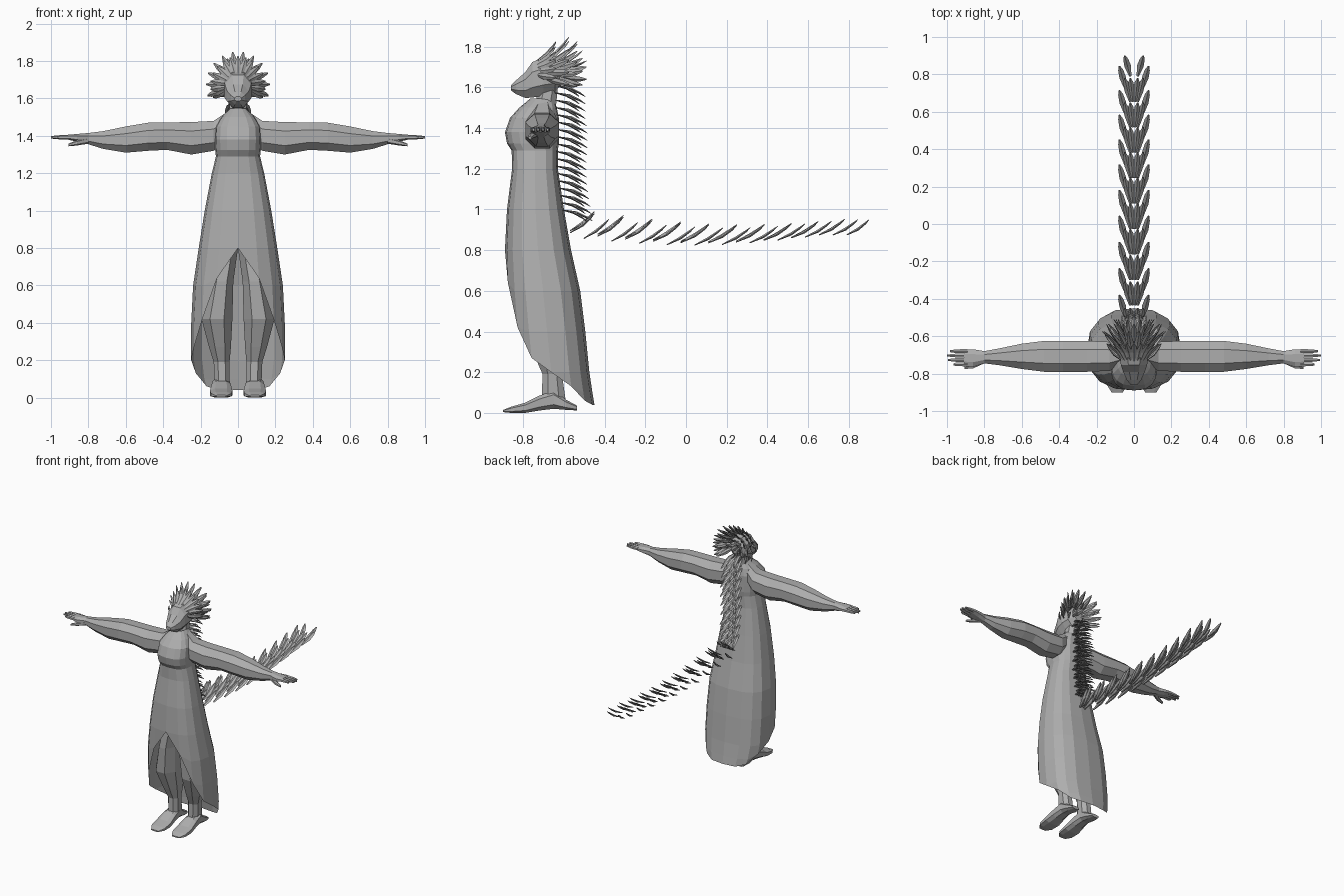
import bpy, bmesh, math
from mathutils import Vector as V

if "Cube" in bpy.data.objects:
    bpy.data.objects.remove(bpy.data.objects["Cube"])

grey = bpy.data.materials.new("plain grey")
grey.diffuse_color = (0.42, 0.42, 0.42, 1)
grey.use_nodes = True
grey.node_tree.nodes["Principled BSDF"].inputs["Base Color"].default_value = grey.diffuse_color


def finish(name, bm, mirror=False):
    bmesh.ops.remove_doubles(bm, verts=bm.verts, dist=0.0005)
    bmesh.ops.recalc_face_normals(bm, faces=bm.faces)
    me = bpy.data.meshes.new(name)
    bm.to_mesh(me)
    bm.free()
    me.materials.append(grey)
    ob = bpy.data.objects.new(name, me)
    bpy.context.collection.objects.link(ob)
    if mirror:
        ob.modifiers.new("mirror", 'MIRROR').use_mirror_merge = False
    return ob


def spow(v, e):
    return math.copysign(abs(v) ** e, v)


def ring(c, u, v, n=8, e=1.0):
    """n points around c; u and v are the half extents, e < 1 squares it off."""
    off = math.pi / n
    k = 1 / spow(math.cos(off), e)
    return [V(c) + V(u) * k * spow(math.cos(a), e) + V(v) * k * spow(math.sin(a), e)
            for a in (off + i * 2 * math.pi / n for i in range(n))]


def loft(bm, rings, caps=True):
    rows = [[bm.verts.new(p) for p in r] for r in rings]
    n = len(rows[0])
    for a, b in zip(rows, rows[1:]):
        for i in range(n):
            j = (i + 1) % n
            bm.faces.new((a[i], a[j], b[j], b[i]))
    if caps:
        bm.faces.new(rows[0][::-1])
        bm.faces.new(rows[-1])


def x_ring(x, y0, y1, z0, z1, n=8, e=0.9):
    return ring((x, (y0 + y1) / 2, (z0 + z1) / 2), (0, (y1 - y0) / 2, 0), (0, 0, (z1 - z0) / 2), n, e)


def z_ring(z, x0, x1, y0, y1, n=8, e=0.9):
    return ring(((x0 + x1) / 2, (y0 + y1) / 2, z), ((x1 - x0) / 2, 0, 0), (0, (y1 - y0) / 2, 0), n, e)


def quill(bm, root, tip, width, bend=0.015, side=(1, 0, 0)):
    """Flat, slightly curved blade from root to tip."""
    root, tip = V(root), V(tip)
    d = (tip - root).normalized()
    s = V(side) - d * V(side).dot(d)
    s.normalize()
    up = d.cross(s)
    if up.z < 0:
        up = -up
    rs = []
    for t, w in ((0, .35), (.45, 1), (.8, .75), (1, .2)):
        c = root.lerp(tip, t) - up * bend * math.sin(math.pi * t)
        hw, ht = s * width * w / 2, up * width * w * .2
        rs.append([c + hw, c + ht, c - hw, c - ht])
    loft(bm, rs)


# --- robe: z, half width, front y, back y
PROFILE = [(1.545, .045, -.765, -.65), (1.50, .09, -.82, -.635), (1.45, .12, -.865, -.625),
           (1.38, .125, -.89, -.625), (1.325, .122, -.88, -.625), (1.29, .118, -.857, -.63),
           (1.2, .14, -.855, -.63), (1.0, .178, -.88, -.60), (.8, .21, -.89, -.565),
           (.6, .24, -.885, -.52), (.4, .25, -.87, -.495), (.2, .25, -.85, -.475),
           (.1, .235, -.84, -.46), (.04, .21, -.83, -.45)]
HEM = [.8, .64, .42, .27, .2, .13, .06, .04, .04]  # hem height from front to back


def section(z):
    for a, b in zip(PROFILE, PROFILE[1:]):
        if z >= b[0]:
            t = (a[0] - z) / (a[0] - b[0])
            return [p + (q - p) * t for p, q in zip(a, b)]
    return PROFILE[-1]


bm = bmesh.new()
rings = []
for z, *_ in PROFILE:
    row = []
    for i in range(16):
        a = i * math.pi / 8
        zz = max(z, HEM[min(i, 16 - i)])
        _, rx, yf, yb = section(zz)
        row.append(V((rx * spow(math.sin(a), .77),
                      (yf + yb) / 2 - (yb - yf) / 2 * spow(math.cos(a), .77), zz)))
    rings.append(row)
tmp = bmesh.new()
loft(bm, rings, caps=False)
tmp.free()
bmesh.ops.remove_doubles(bm, verts=bm.verts, dist=0.0005)
bmesh.ops.dissolve_degenerate(bm, edges=bm.edges, dist=0.0005)
finish("robe", bm)

# --- arms with sleeves and palms
bm = bmesh.new()
loft(bm, [x_ring(*r) for r in (
    (.04, -.74, -.66, 1.40, 1.54), (.13, -.785, -.63, 1.32, 1.48), (.25, -.79, -.625, 1.30, 1.473),
    (.38, -.79, -.625, 1.325, 1.472), (.48, -.79, -.625, 1.32, 1.47), (.60, -.775, -.64, 1.31, 1.45),
    (.72, -.755, -.665, 1.33, 1.425), (.80, -.745, -.68, 1.355, 1.415), (.86, -.765, -.67, 1.368, 1.41),
    (.91, -.76, -.67, 1.38, 1.405))])
finish("arm", bm, True)

# --- fingers and thumb
bm = bmesh.new()
for y, end in ((-.75, .965), (-.727, .995), (-.703, 1.0), (-.68, .985)):
    loft(bm, [x_ring(.89, y - .011, y + .011, 1.38, 1.405, 6),
              x_ring(.95, y - .010, y + .010, 1.382, 1.402, 6),
              x_ring(end, y - .005, y + .005, 1.386, 1.398, 6)])
loft(bm, [x_ring(.80, -.745, -.71, 1.36, 1.39, 6), x_ring(.86, -.772, -.745, 1.35, 1.375, 6),
          x_ring(.905, -.775, -.76, 1.345, 1.358, 6)])
finish("fingers", bm, True)

# --- legs
bm = bmesh.new()
loft(bm, [z_ring(*r) for r in (
    (.80, .0, .11, -.80, -.60), (.62, .025, .15, -.81, -.57), (.42, .03, .195, -.80, -.55),
    (.27, .038, .155, -.74, -.58), (.19, .045, .13, -.705, -.61), (.05, .045, .125, -.71, -.59))])
finish("leg", bm, True)

# --- feet: y, half width, bottom, top
bm = bmesh.new()
loft(bm, [ring((.09, y, (b + t) / 2), (w, 0, 0), (0, 0, (t - b) / 2), 8, .7) for y, w, b, t in (
    (-.90, .03, .004, .014), (-.86, .055, 0, .03), (-.79, .06, 0, .05), (-.72, .052, .012, .085),
    (-.65, .045, .02, .11), (-.59, .045, .015, .065), (-.535, .03, .012, .035))])
finish("foot", bm, True)

# --- neck and head
bm = bmesh.new()
loft(bm, [z_ring(1.50, -.05, .05, -.75, -.64), z_ring(1.60, -.042, .042, -.72, -.63)])
finish("neck", bm)

bm = bmesh.new()
loft(bm, [ring((0, y, (b + t) / 2), (w, 0, 0), (0, 0, (t - b) / 2), 8, .95) for y, w, b, t in (
    (-.86, .018, 1.585, 1.61), (-.835, .038, 1.567, 1.635), (-.79, .058, 1.548, 1.675),
    (-.755, .07, 1.55, 1.725), (-.70, .076, 1.56, 1.745), (-.645, .068, 1.575, 1.735),
    (-.61, .035, 1.62, 1.69))])
finish("head", bm)

# --- crown of quills fanning round the head
bm = bmesh.new()
for n, y0, y1, r0, r1, lo in ((13, -.735, -.64, .06, .155, -8), (12, -.70, -.575, .06, .18, -18),
                              (11, -.665, -.535, .05, .155, -25), (8, -.635, -.51, .04, .115, -30),
                              (5, -.62, -.49, .025, .06, -30)):
    for i in range(n):
        a = math.radians(lo + (180 - 2 * lo) * i / (n - 1))
        c, s = math.cos(a), math.sin(a)
        quill(bm, (r0 * c, y0, 1.67 + r0 * s), (r1 * c * .95, y1, 1.67 + r1 * s), .034, .01, (-s, 0, c))
finish("crown_quills", bm)

# --- quills down the back
bm = bmesh.new()
for i in range(18):
    z = 1.61 - i * .036
    y = section(min(z, 1.5))[3] - .01
    pairs = ((.03, .065), (.008, .025)) if i % 2 else ((.018, .045), (0, 0))
    for k, (x0, x1) in enumerate(pairs):
        for s in ((-1, 1) if x0 else (1,)):
            quill(bm, (s * x0, y, z), (s * x1, y + .12 + .03 * k, z - .055), .032, -.012)
finish("back_quills", bm)

# --- tail of free quills
bm = bmesh.new()
rows = 21
for i in range(rows):
    t = i / (rows - 1)
    y = -.57 + 1.36 * t
    dip = .045 * math.sin(math.pi * min(1, t * 1.1))
    z = .865 - dip + .01 * t
    length = .12 + .02 * math.sin(math.pi * t)
    for x0, x1, up in (((.045, .078, 0),) if i % 2 else ((.02, .05, .02), (.006, .02, .03))):
        if t == 1 and x1 < .03:
            continue
        for s in (-1, 1):
            quill(bm, (s * x0, y, z + up * (1 - t)), (s * x1, min(y + length, .9), z + .095 - .02 * t + up * (1 - t)),
                  .036, .008)
finish("tail_quills", bm)
